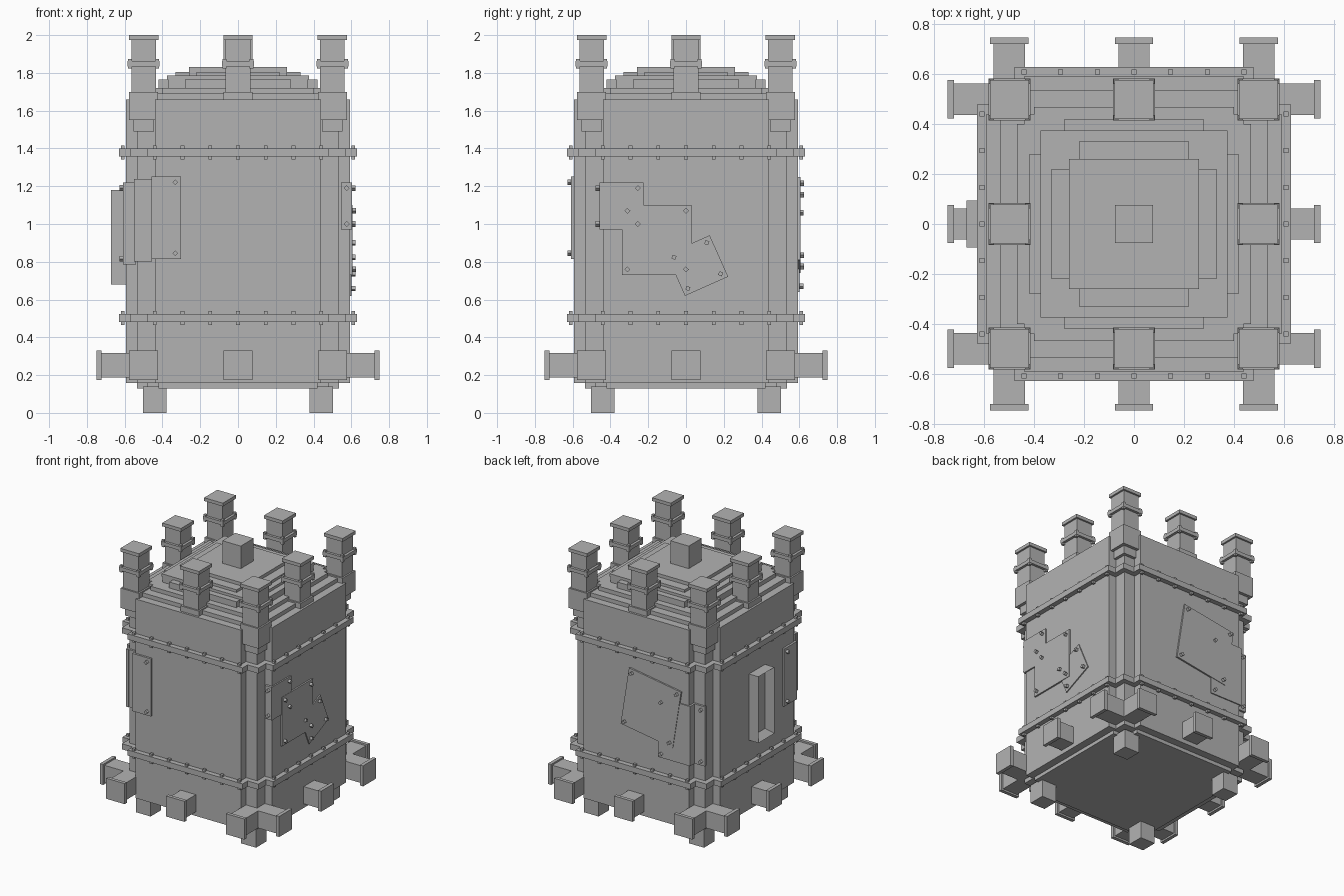
import bpy, bmesh, math
from mathutils import Matrix, Vector

cube = bpy.data.objects.get("Cube")
if cube:
    bpy.data.objects.remove(cube, do_unlink=True)

grey = bpy.data.materials.new("plain_grey")
grey.use_nodes = True
COLOR = (0.45, 0.45, 0.45, 1)
grey.diffuse_color = COLOR
grey.node_tree.nodes["Principled BSDF"].inputs["Base Color"].default_value = COLOR


def finish(bm, name):
    bmesh.ops.recalc_face_normals(bm, faces=bm.faces)
    mesh = bpy.data.meshes.new(name)
    bm.to_mesh(mesh)
    bm.free()
    mesh.materials.append(grey)
    obj = bpy.data.objects.new(name, mesh)
    bpy.context.collection.objects.link(obj)
    return obj


def box(bm, lo, hi, m=Matrix()):
    """Axis-aligned box between two corners, moved by matrix m."""
    lo, hi = Vector(lo), Vector(hi)
    t = Matrix.Translation((lo + hi) / 2) @ Matrix.Diagonal((*(hi - lo), 1))
    return bmesh.ops.create_cube(bm, size=1, matrix=m @ t)["verts"]


def post(bm, x, y, half, z0, z1, m=Matrix()):
    box(bm, (x - half, y - half, z0), (x + half, y + half, z1), m)


def side(k):
    """Turn parts made for the front side: 0 front, 1 +x, 2 back, 3 -x."""
    return Matrix.Rotation(k * math.pi / 2, 4, "Z")


def notched(name, outer, flat, corner, z0, z1):
    """Square prism whose corners step inwards."""
    quarter = [(outer, flat), (corner, flat), (corner, corner), (flat, corner), (flat, outer)]
    if corner == flat:
        quarter = [(outer, flat), (flat, flat), (flat, outer)]
    bm = bmesh.new()
    verts = [bm.verts.new(side(k) @ Vector((x, y, z0))) for k in range(4) for x, y in quarter]
    face = bm.faces.new(verts)
    top = bmesh.ops.extrude_face_region(bm, geom=[face])["geom"]
    bmesh.ops.translate(bm, vec=(0, 0, z1 - z0),
                        verts=[v for v in top if isinstance(v, bmesh.types.BMVert)])
    return finish(bm, name)


def stud(bm, pos, m, length=0.02, r=0.015):
    """Four-sided bolt head pointing out of the front side."""
    x, y, z = pos
    t = Matrix.Translation((x, y - length / 2, z)) @ Matrix.Rotation(math.pi / 2, 4, "X")
    bmesh.ops.create_cone(bm, cap_ends=True, segments=4, radius1=r, radius2=r,
                          depth=length, matrix=m @ t @ Matrix.Rotation(0, 4, "Z"))


FACE, FLAT, CORNER = 0.593, 0.44, 0.532


def plate(name, k, u, z, w, h, tilt=0, thick=0.012, studs="all", depth=FACE):
    """Bolted sheet on side k, centred at (u, z), tilted in degrees."""
    bm = bmesh.new()
    m = side(k) @ Matrix.Translation((u, -depth, z)) @ Matrix.Rotation(math.radians(tilt), 4, "Y")
    box(bm, (-w / 2, -thick, -h / 2), (w / 2, 0.005, h / 2), m)
    for sx in (-1, 1):
        for sz in (-1, 1):
            if studs == "all" or (studs == "left" and sx < 0) or (studs == "right" and sx > 0):
                stud(bm, (sx * (w / 2 - 0.03), -thick, sz * (h / 2 - 0.03)), m)
    return finish(bm, name)


# Main body, base and stepped roof
notched("base_plate", 0.535, 0.42, 0.48, 0.13, 0.16)
notched("tank_body", FACE, FLAT, CORNER, 0.157, 1.66)
notched("roof_step_1", 0.535, 0.43, 0.48, 1.66, 1.69)
notched("roof_step_2", 0.47, 0.40, 0.44, 1.69, 1.72)
notched("roof_step_3", 0.42, 0.28, 0.37, 1.72, 1.765)
notched("roof_step_4", 0.375, 0.375, 0.375, 1.765, 1.785)
notched("roof_step_5", 0.33, 0.22, 0.26, 1.785, 1.805)
notched("roof_step_6", 0.26, 0.26, 0.26, 1.805, 1.83)

bm = bmesh.new()
post(bm, 0, 0, 0.077, 1.82, 2.0)
finish(bm, "roof_block")

# Feet
bm = bmesh.new()
for k in range(4):
    post(bm, 0.44, -0.44, 0.062, 0, 0.14, side(k))
finish(bm, "feet")

# Bolted bands
for name, z in (("lower_band", 0.503), ("upper_band", 1.379)):
    notched(name, 0.63, 0.48, 0.57, z - 0.021, z + 0.021)
    bm = bmesh.new()
    for k in range(4):
        for i in range(-3, 4):
            post(bm, i * 0.147, -0.61, 0.01, z - 0.037, z + 0.037, side(k))
    finish(bm, name + "_bolts")


# Chimneys around the roof
def chimney(name, k, x, base):
    bm = bmesh.new()
    m = side(k)
    post(bm, x, -0.5, 0.065, 1.66, 1.98, m)
    post(bm, x, -0.5, 0.078, 1.975, 2.0, m)
    post(bm, x, -0.5, 0.084, 1.835, 1.862, m)
    post(bm, x, -0.5, 0.077, base, 1.70, m)
    for dx in (-0.072, 0.072):
        for dy in (-0.072, 0.072):
            post(bm, x + dx, -0.5 + dy, 0.01, 1.822, 1.874, m)
    if base < 1.6:
        post(bm, x, -0.5, 0.054, 1.49, 1.56, m)
    finish(bm, name)


for k, label in enumerate(("front", "left", "back", "right")):
    chimney(label + "_chimney", k, 0, 1.65)
    chimney(label + "_corner_chimney", k, 0.5, 1.55)
    # Capped outlets near the floor
    bm = bmesh.new()
    for x in (-0.5, 0, 0.5):
        box(bm, (x - 0.063, -0.725, 0.188), (x + 0.063, -0.45, 0.318), side(k))
        box(bm, (x - 0.077, -0.748, 0.175), (x + 0.077, -0.722, 0.33), side(k))
    finish(bm, label + "_outlets")

# Plates on the left side
plate("left_tilted_plate", 1, 0.06, 0.78, 0.25, 0.24, -24, 0.008)
plate("left_square_plate", 1, -0.155, 0.915, 0.37, 0.37)
plate("left_corner_plate", 1, -0.34, 1.095, 0.23, 0.25, 0, 0.01, "right")
plate("left_corner_flap", 0, 0.573, 1.095, 0.055, 0.25, 0, 0.018, "left", FLAT)

# Plates on the back
plate("back_tilted_plate", 2, 0.13, 0.995, 0.44, 0.445, 9)
plate("back_corner_plate", 2, 0.32, 0.865, 0.27, 0.45, 0, 0.008, "left")
plate("back_flap_inner", 3, -0.56, 0.865, 0.07, 0.45, 0, 0.015, "", FLAT)
plate("back_flap_outer", 2, 0.49, 0.865, 0.10, 0.45, 0, 0.015, "right", CORNER)

# Sheet wrapped around the front right corner
plate("wrap_front", 0, -0.38, 1.033, 0.155, 0.435, 0, 0.015, "right")
plate("wrap_notch_front", 0, -0.503, 1.02, 0.095, 0.435, 0, 0.015, "", CORNER)
plate("wrap_step_front", 3, 0.57, 1.033, 0.075, 0.435, 0, 0.015, "", FLAT)
plate("wrap_notch_side", 3, 0.503, 1.02, 0.095, 0.435, 0, 0.015, "", CORNER)
plate("wrap_step_side", 0, -0.575, 1.003, 0.07, 0.435, 0, 0.015, "", FLAT)
plate("wrap_side", 3, 0.38, 1.003, 0.155, 0.435, 0, 0.015, "left")

# Recessed frame on the right side
bm = bmesh.new()
box(bm, (-0.095, -0.672, 0.68), (0.095, -0.58, 1.18), side(3))
bm.faces.ensure_lookup_table()
bm.normal_update()
outer = [f for f in bm.faces if f.normal.x < -0.9]
bmesh.ops.inset_region(bm, faces=outer, thickness=0.04, use_even_offset=True)
bmesh.ops.translate(bm, vec=(0.05, 0, 0), verts=list({v for f in outer for v in f.verts}))
finish(bm, "window_frame")
